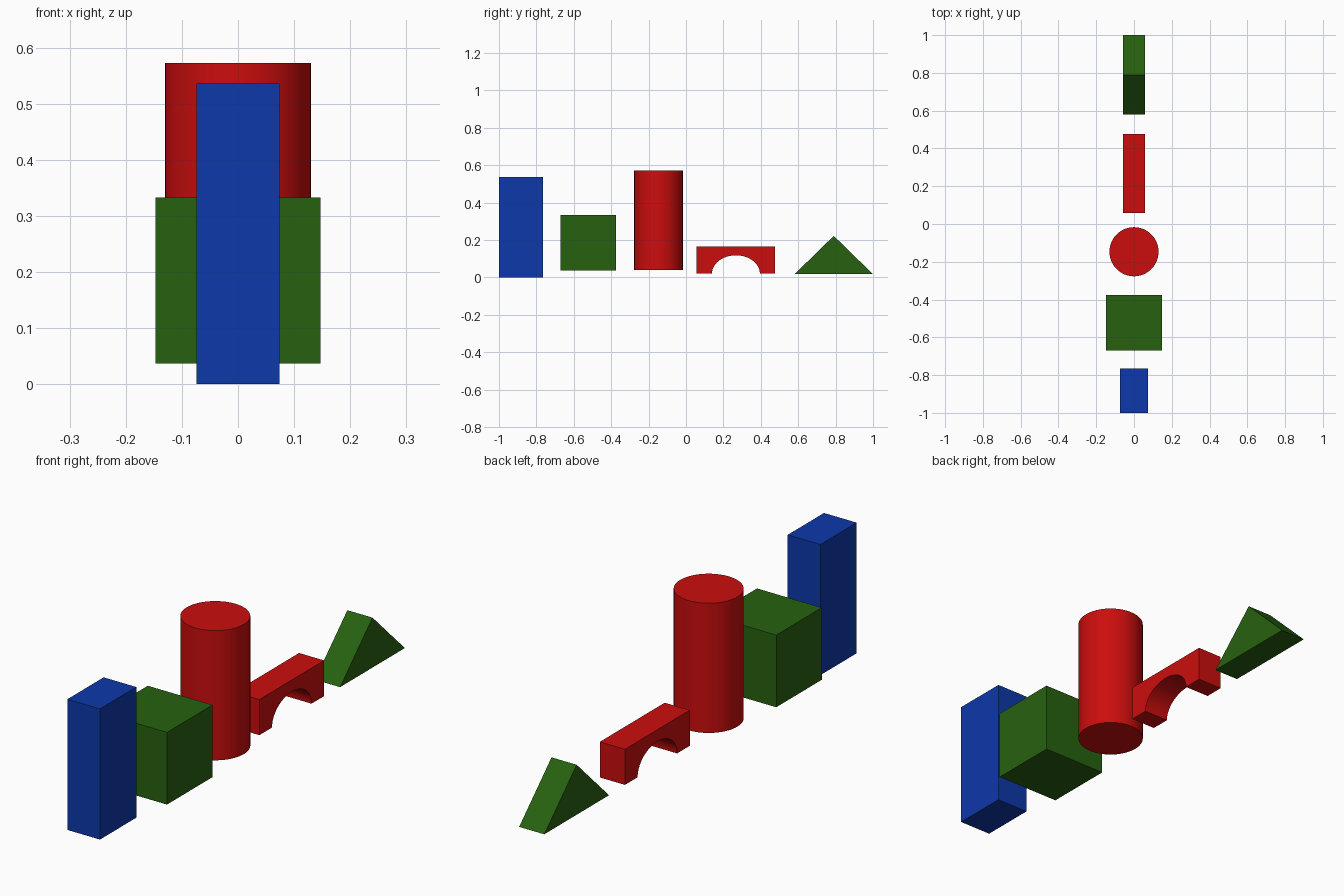
import bpy, bmesh, math

cube = bpy.data.objects.get("Cube")
if cube:
    bpy.data.objects.remove(cube, do_unlink=True)


def material(name, colour):
    mat = bpy.data.materials.new(name)
    mat.use_nodes = True
    mat.diffuse_color = (*colour, 1)
    mat.node_tree.nodes["Principled BSDF"].inputs["Base Color"].default_value = (*colour, 1)
    return mat


RED = material("red", (0.60, 0.004, 0.004))
GREEN = material("green", (0.02, 0.12, 0.005))
BLUE = material("blue", (0.004, 0.04, 0.40))


def extruded_block(name, profile, half_width, mat):
    """Extrude a (y, z) outline along x, centred on x = 0."""
    bm = bmesh.new()
    face = bm.faces.new([bm.verts.new((-half_width, y, z)) for y, z in profile])
    new = bmesh.ops.extrude_face_region(bm, geom=[face])["geom"]
    verts = [v for v in new if isinstance(v, bmesh.types.BMVert)]
    bmesh.ops.translate(bm, verts=verts, vec=(2 * half_width, 0, 0))
    bmesh.ops.recalc_face_normals(bm, faces=bm.faces)
    mesh = bpy.data.meshes.new(name)
    bm.to_mesh(mesh)
    bm.free()
    mesh.materials.append(mat)
    obj = bpy.data.objects.new(name, mesh)
    bpy.context.collection.objects.link(obj)
    return obj


def smooth(obj):
    bpy.ops.object.select_all(action="DESELECT")
    obj.select_set(True)
    bpy.context.view_layer.objects.active = obj
    bpy.ops.object.shade_smooth_by_angle(angle=math.radians(35))


def rectangle(y0, y1, z0, z1):
    return [(y0, z0), (y1, z0), (y1, z1), (y0, z1)]


# Rectangular blocks
extruded_block("tall_block", rectangle(-1.0, -0.765, 0, 0.536), 0.074, BLUE)
extruded_block("cube_block", rectangle(-0.67, -0.375, 0.037, 0.333), 0.147, GREEN)

# Cylinder block
bpy.ops.mesh.primitive_cylinder_add(vertices=64, radius=0.13, depth=0.532,
                                    location=(0, -0.147, 0.306))
cylinder = bpy.context.object
cylinder.name = "cylinder_block"
cylinder.data.materials.append(RED)
smooth(cylinder)

# Bridge block with a rounded opening underneath
base, centre = 0.02, 0.267
steps = 32
opening = [(centre - 0.128 * math.cos(math.pi * i / steps),
            base + 0.098 * math.sin(math.pi * i / steps)) for i in range(steps + 1)]
outline = [(0.057, base), *opening, (0.477, base), (0.477, 0.166), (0.057, 0.166)]
smooth(extruded_block("arch_block", outline, 0.057, RED))

# Triangular roof block
extruded_block("roof_block", [(0.58, 0.017), (1.0, 0.017), (0.79, 0.222)], 0.057, GREEN)
